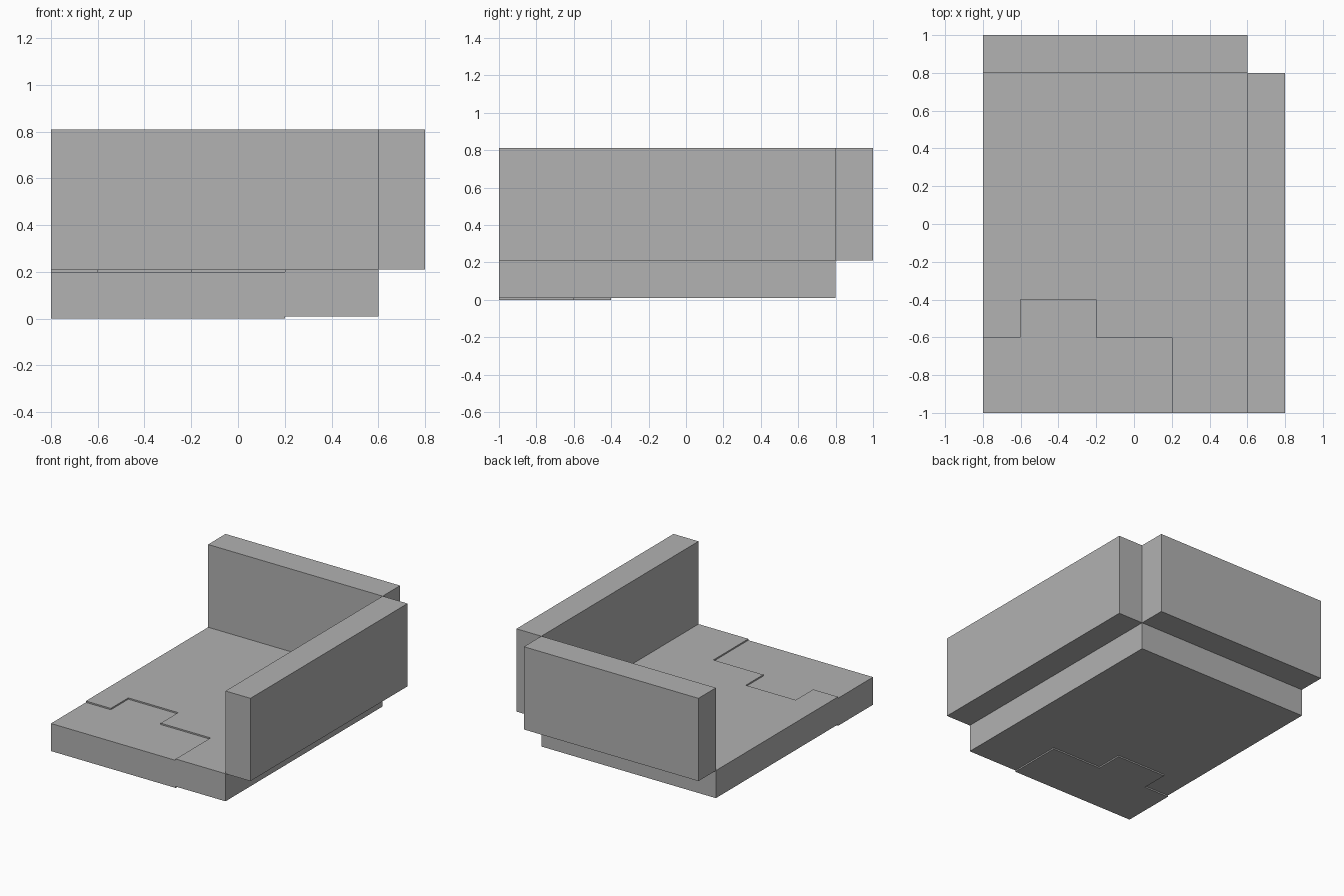
import bpy
import bmesh

cube = bpy.data.objects.get("Cube")
if cube:
    bpy.data.objects.remove(cube, do_unlink=True)

# Single plain grey material
grey = bpy.data.materials.new("plain_grey")
grey.use_nodes = True
colour = (0.445, 0.445, 0.445, 1)
grey.diffuse_color = colour
grey.node_tree.nodes["Principled BSDF"].inputs["Base Color"].default_value = colour


def prism(name, outline, bottom, height):
    """Extrude a flat outline straight up into a solid part."""
    bm = bmesh.new()
    base = bm.faces.new([bm.verts.new((x, y, bottom)) for x, y in outline])
    top = bmesh.ops.extrude_face_region(bm, geom=[base], use_keep_orig=True)
    verts = [v for v in top["geom"] if isinstance(v, bmesh.types.BMVert)]
    bmesh.ops.translate(bm, verts=verts, vec=(0, 0, height))
    bmesh.ops.recalc_face_normals(bm, faces=bm.faces)
    mesh = bpy.data.meshes.new(name)
    bm.to_mesh(mesh)
    bm.free()
    mesh.materials.append(grey)
    obj = bpy.data.objects.new(name, mesh)
    bpy.context.collection.objects.link(obj)
    return obj


def rectangle(x0, x1, y0, y1):
    return [(x0, y0), (x1, y0), (x1, y1), (x0, y1)]


FLOOR_THICK, STEP, WALL_HEIGHT = 0.2, 0.01, 0.6
WALL_BASE = FLOOR_THICK + STEP

# Stepped seam shared by the two floor slabs, from left edge to front edge
seam = [(-0.8, -0.6), (-0.6, -0.6), (-0.6, -0.4), (-0.2, -0.4),
        (-0.2, -0.6), (0.2, -0.6), (0.2, -1)]

# Floor: raised main slab and slightly lower front corner slab
prism("main_floor", seam + [(0.6, -1), (0.6, 0.8), (-0.8, 0.8)], STEP, FLOOR_THICK)
prism("lower_floor", seam + [(-0.8, -1)], 0, FLOOR_THICK)

# Walls standing just outside the floor edges
prism("back_wall", rectangle(-0.8, 0.6, 0.8, 1), WALL_BASE, WALL_HEIGHT)
prism("side_wall", rectangle(0.6, 0.8, -1, 0.8), WALL_BASE, WALL_HEIGHT)
